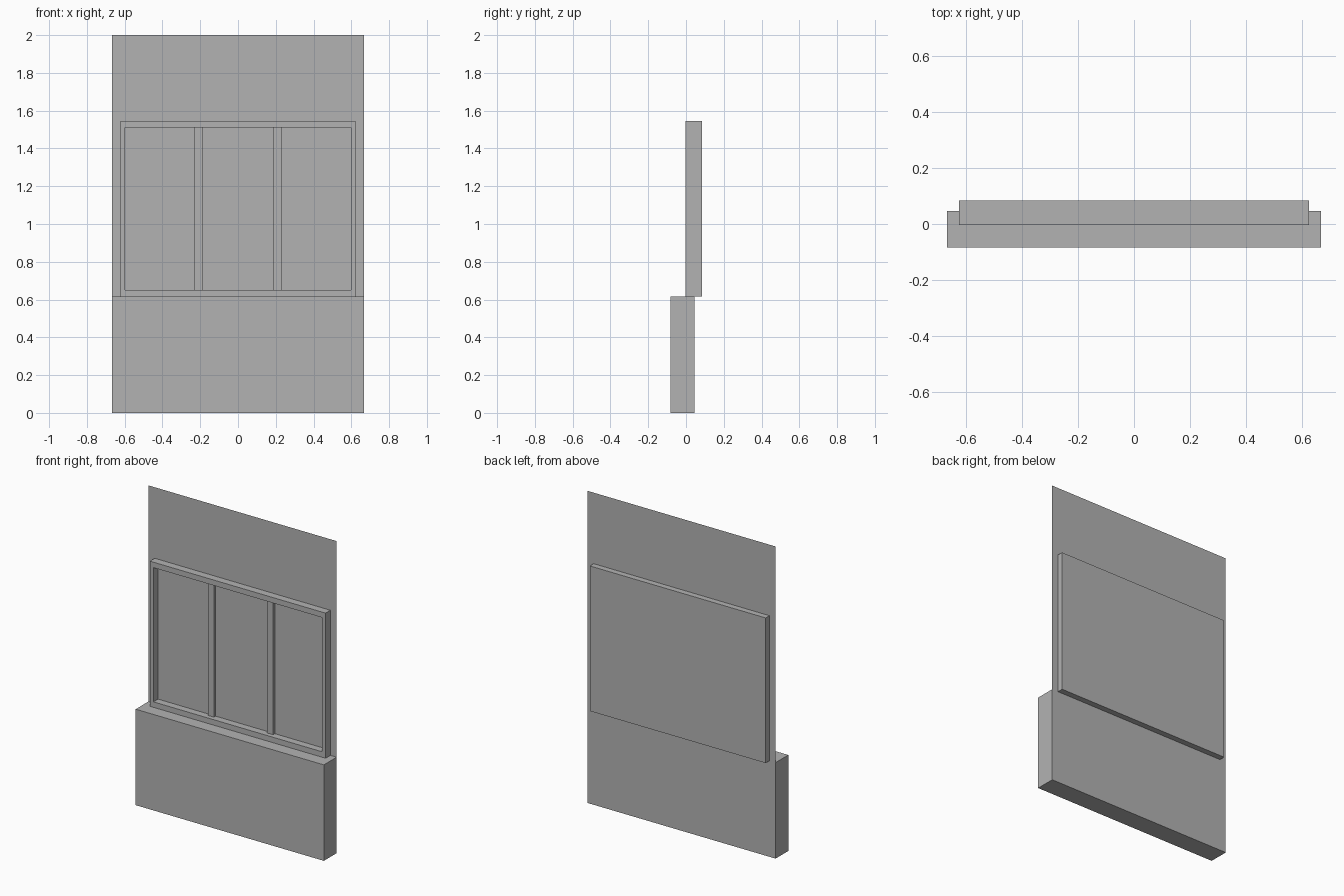
import bpy
import bmesh
from mathutils import Vector

cube = bpy.data.objects.get("Cube")
if cube:
    bpy.data.objects.remove(cube, do_unlink=True)

# One flat grey for the whole unit
grey = bpy.data.materials.new("plain_grey")
grey.use_nodes = True
colour = (0.45, 0.45, 0.45, 1)
grey.diffuse_color = colour
grey.node_tree.nodes["Principled BSDF"].inputs["Base Color"].default_value = colour

HALF_WIDTH = 0.667
LEDGE = 0.615       # top of the base, bottom of the window
WALL_Y = 0.0455     # plane of the thin wall
PANE_Y = 0.0435     # face of the recessed panes


def add_box(bm, low, high):
    """Add an axis-aligned box between two corners."""
    low, high = Vector(low), Vector(high)
    verts = bmesh.ops.create_cube(bm, size=1)["verts"]
    for v in verts:
        v.co = (low + high) / 2 + v.co * (high - low)
    return verts


def finish(bm, name):
    """Turn the bmesh into a named object."""
    mesh = bpy.data.meshes.new(name)
    bm.to_mesh(mesh)
    bm.free()
    mesh.materials.append(grey)
    obj = bpy.data.objects.new(name, mesh)
    bpy.context.collection.objects.link(obj)
    return obj


# Base block, with the thin wall extruded up from its top back edge
bm = bmesh.new()
add_box(bm, (-HALF_WIDTH, -0.083, 0), (HALF_WIDTH, WALL_Y, LEDGE))
back_edge = [e for e in bm.edges
             if all(v.co.y > 0 and v.co.z > 0.5 for v in e.verts)]
top = bmesh.ops.extrude_edge_only(bm, edges=back_edge)["geom"]
for v in top:
    if isinstance(v, bmesh.types.BMVert):
        v.co.z = 2
finish(bm, "base_and_wall")

# Window frame: a block whose front is inset and pushed back to the panes
bm = bmesh.new()
add_box(bm, (-0.623, -0.003, LEDGE), (0.623, 0.0835, 1.545))
bm.normal_update()
front = min(bm.faces, key=lambda f: f.calc_center_median().y)
bmesh.ops.inset_region(bm, faces=[front], thickness=0.03)
inner = [v for v in front.verts]
for v in inner:
    v.co.x = 0.597 if v.co.x > 0 else -0.597
    v.co.z = 1.51 if v.co.z > 1 else 0.65
pushed = bmesh.ops.extrude_discrete_faces(bm, faces=[front])["faces"][0]
for v in pushed.verts:
    v.co.y = PANE_Y
finish(bm, "window_frame")

# Two upright bars dividing the panes
for side, name in ((-1, "right_mullion"), (1, "left_mullion")):
    bm = bmesh.new()
    x = side * 0.21
    add_box(bm, (x - 0.021, 0.026, 0.65), (x + 0.021, PANE_Y, 1.51))
    finish(bm, name)
